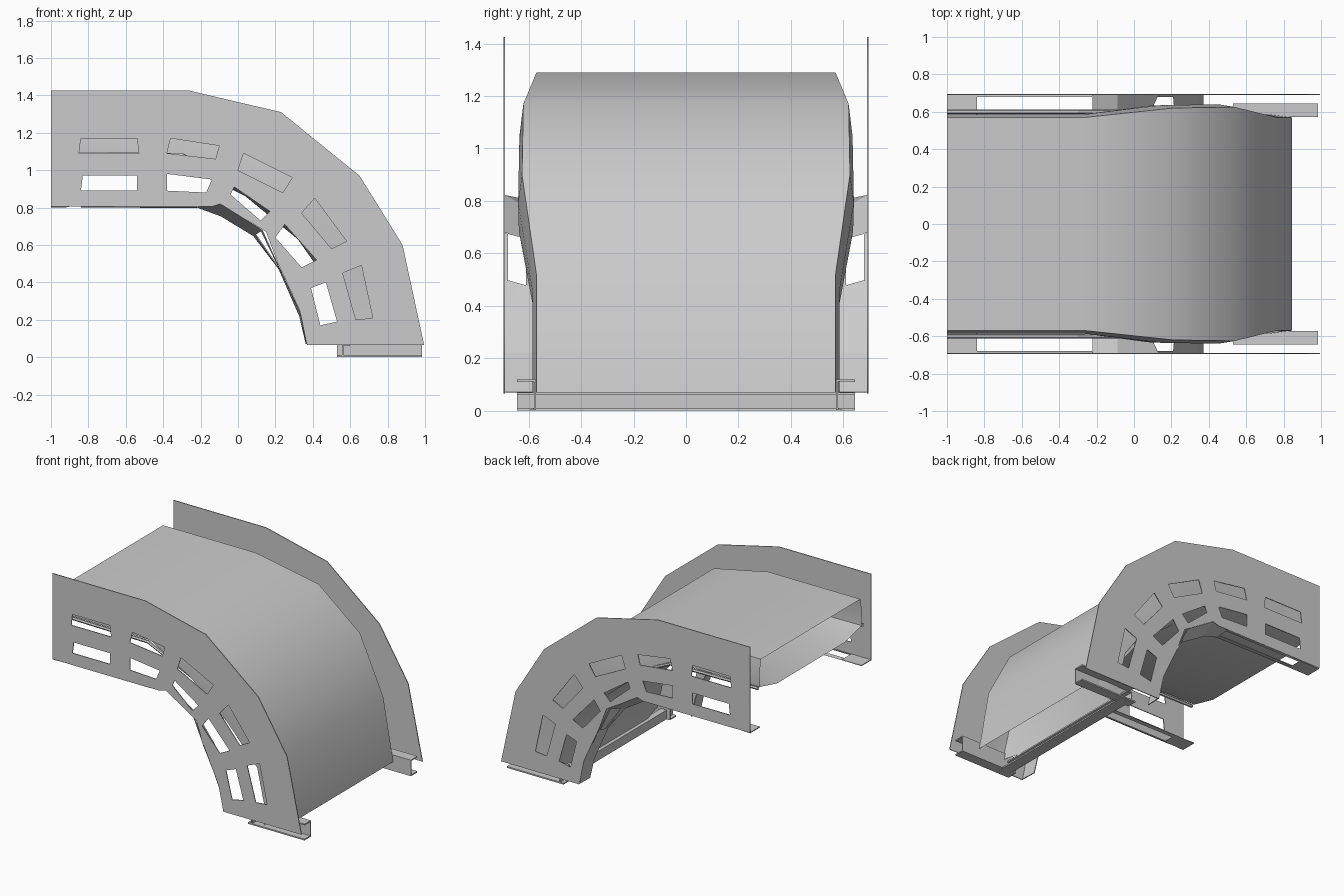
import bpy, bmesh
from mathutils import Matrix

if "Cube" in bpy.data.objects:
    bpy.data.objects.remove(bpy.data.objects["Cube"])


def finish(name, bm, mirror=False, thick=0, smooth=False):
    bmesh.ops.recalc_face_normals(bm, faces=bm.faces)
    me = bpy.data.meshes.new(name)
    bm.to_mesh(me)
    bm.free()
    ob = bpy.data.objects.new(name, me)
    bpy.context.collection.objects.link(ob)
    if thick:
        m = ob.modifiers.new("thickness", "SOLIDIFY")
        m.thickness = thick
        m.offset = 0
    if mirror:
        m = ob.modifiers.new("mirror", "MIRROR")
        m.use_axis = (False, True, False)
        m.use_clip = False
    if smooth:
        bpy.ops.object.select_all(action="DESELECT")
        ob.select_set(True)
        bpy.context.view_layer.objects.active = ob
        bpy.ops.object.shade_smooth_by_angle(angle=0.7)
    return ob


def loft(sections, closed):
    """Skin a list of equal-length point rings."""
    bm = bmesh.new()
    rings = [[bm.verts.new(p) for p in s] for s in sections]
    n = len(rings[0])
    for a, b in zip(rings, rings[1:]):
        for i in range(n if closed else n - 1):
            j = (i + 1) % n
            bm.faces.new((a[i], a[j], b[j], b[i]))
    return bm


# Side plates with two rows of windows
outline = [(-1, 1.425), (-.26, 1.425), (.23, 1.31), (.65, .97), (.88, .6), (.995, .065),
           (.37, .065), (.33, .25), (.21, .51), (.15, .67), (-.09, .82), (-.14, .805), (-1, .805)]
windows = [
    [(-.84, 1.17), (-.54, 1.17), (-.53, 1.09), (-.85, 1.09)],
    [(-.36, 1.17), (-.10, 1.13), (-.12, 1.06), (-.38, 1.09)],
    [(.03, 1.09), (.29, .96), (.24, .88), (0, 1.0)],
    [(.41, .85), (.58, .62), (.50, .58), (.34, .77)],
    [(.56, .45), (.66, .49), (.72, .21), (.63, .20)],
    [(-.83, .97), (-.54, .97), (-.54, .89), (-.84, .89)],
    [(-.38, .98), (-.14, .95), (-.17, .88), (-.38, .89)],
    [(-.02, .91), (.17, .78), (.12, .73), (-.04, .87)],
    [(.25, .71), (.42, .52), (.34, .48), (.20, .64)],
    [(.39, .37), (.47, .40), (.53, .19), (.44, .17)]]
cu = bpy.data.curves.new("plate_outline", "CURVE")
cu.dimensions = "2D"
cu.fill_mode = "BOTH"
cu.extrude = .003
for pts in [outline] + windows:
    sp = cu.splines.new("POLY")
    sp.points.add(len(pts) - 1)
    for p, (x, z) in zip(sp.points, pts):
        p.co = (x, z, 0, 1)
    sp.use_cyclic_u = True
tmp = bpy.data.objects.new("plate_outline", cu)
bpy.context.collection.objects.link(tmp)
bpy.context.view_layer.update()
bm = bmesh.new()
bm.from_mesh(bpy.data.meshes.new_from_object(
    tmp.evaluated_get(bpy.context.evaluated_depsgraph_get())))
bpy.data.objects.remove(tmp)
bmesh.ops.remove_doubles(bm, verts=bm.verts, dist=1e-4)
bm.transform(Matrix.Translation((0, .693, 0)) @ Matrix.Rotation(1.5707963, 4, "X"))
finish("side_plate", bm, mirror=True)

# Curved hollow duct, open at both ends: outer path, inner path, half width
stations = [((-1, 1.29), (-1, 1.045), .57), ((-.26, 1.29), (-.3, 1.035), .57),
            ((.21, 1.17), (.04, .86), .62), ((.54, .90), (.32, .63), .625),
            ((.765, .52), (.51, .36), .57), ((.845, .07), (.58, .07), .57)]
shape = [(0, 0), (.015, .4), (.012, .8), (-.18, 1)]     # side bulge, depth
sections = []
for (xo, zo), (xi, zi), w in stations:
    half = [(xo + (xi - xo) * t, w + d, zo + (zi - zo) * t) for d, t in shape]
    sections.append(half + [(x, -y, z) for x, y, z in reversed(half)])
finish("duct", loft(sections, True), smooth=True)

# Slim rails under the duct sides
rail = [[(x, .6 + dy, z + dz) for dy, dz in
         ((.012, 0), (.006, .01), (-.006, .01), (-.012, 0), (-.006, -.01), (.006, -.01))]
        for x, z in ((-1, 1.09), (-.3, 1.08), (.05, .92))]
finish("side_rail", loft(rail, True), mirror=True)

# Inward flange: plate-side edge, free inner edge, slotted in places
path = [((-1, .803), (-1, .803), 0), ((-.84, .803), (-.84, .803), 1),
        ((-.22, .803), (-.22, .80), 0), ((-.09, .82), (-.09, .755), 0),
        ((.13, .68), (.08, .65), 1), ((.21, .5), (.22, .47), 0),
        ((.34, .22), (.33, .22), 0), ((.37, .07), (.365, .07), 0)]
Y_OUT, Y_IN = .693, .58


def across(station, y):
    t = (y - Y_IN) / (Y_OUT - Y_IN)
    (xo, zo), (xi, zi), _ = station
    return (xi + (xo - xi) * t, y, zi + (zo - zi) * t)


bm = bmesh.new()
for p, q in zip(path, path[1:]):
    for y0, y1 in (((Y_IN, .61), (.68, Y_OUT)) if p[2] else ((Y_IN, Y_OUT),)):
        bm.faces.new([bm.verts.new(across(s, y))
                      for s, y in ((p, y0), (p, y1), (q, y1), (q, y0))])
bmesh.ops.remove_doubles(bm, verts=bm.verts, dist=1e-4)
finish("inner_flange", bm, mirror=True, thick=.006)

# Foot channels along each side and a cross channel joining them
profile = [(.645, .115), (.575, .115), (.575, .006), (.645, .006)]
finish("foot_channel", loft([[(x, y, z) for y, z in profile] for x in (.53, .985)], False),
       mirror=True, thick=.01)
cross = [(.60, .065), (.56, .065), (.56, .006), (.64, .006)]
finish("cross_channel", loft([[(x, y, z) for x, z in cross] for y in (-.645, .645)], False),
       thick=.01)
